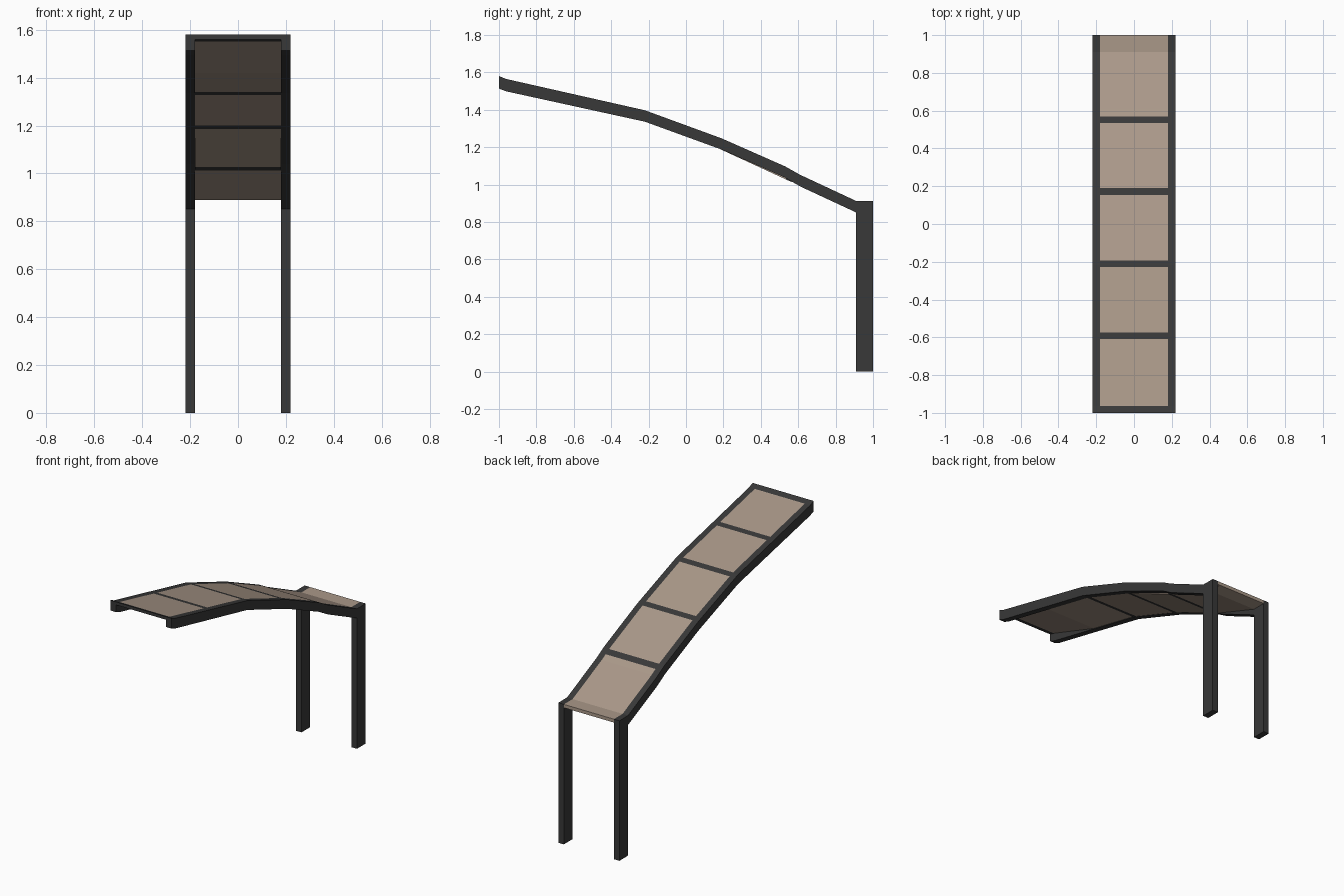
import bpy
import bmesh

default = bpy.data.objects.get("Cube")
if default:
    bpy.data.objects.remove(default, do_unlink=True)


def material(name, rgb):
    mat = bpy.data.materials.new(name)
    mat.use_nodes = True
    colour = (*rgb, 1.0)
    mat.diffuse_color = colour
    mat.node_tree.nodes["Principled BSDF"].inputs["Base Color"].default_value = colour
    return mat


dark = material("dark_grey_frame", (0.04, 0.04, 0.04))
tan = material("tan_panel", (0.40, 0.315, 0.25))

# Side curves as (y, z): top of the canopy, underside of beams and of panels
TOP = [(-1, 1.58), (-0.96, 1.564), (-0.22, 1.397), (0.19, 1.247),
       (0.53, 1.097), (0.61, 1.052), (0.91, 0.912), (1, 0.912)]
BEAM_UNDER = [(-1, 1.513), (-0.96, 1.498), (-0.22, 1.336), (0.19, 1.187),
              (0.53, 1.037), (0.61, 0.99), (0.92, 0.846)]
PANEL_UNDER = [(-1, 1.56), (-0.96, 1.55), (-0.59, 1.42), (-0.22, 1.338),
               (0.17, 1.195), (0.55, 1.02), (0.91, 0.89), (1, 0.89)]


def height(curve, y):
    for (y0, z0), (y1, z1) in zip(curve, curve[1:]):
        if y <= y1:
            return z0 + (z1 - z0) * (y - y0) / (y1 - y0)
    return curve[-1][1]


def section(curve, start, end):
    inner = [p for p in curve if start < p[0] < end]
    return [(start, height(curve, start)), *inner, (end, height(curve, end))]


def prism(name, outline, x0, x1, mat, under=None):
    """Extrude a side outline across x; optionally recolour its underside."""
    bm = bmesh.new()
    base = bm.faces.new([bm.verts.new((x0, y, z)) for y, z in outline])
    result = bmesh.ops.extrude_face_region(bm, geom=[base])
    moved = [v for v in result["geom"] if isinstance(v, bmesh.types.BMVert)]
    bmesh.ops.translate(bm, verts=moved, vec=(x1 - x0, 0, 0))
    bmesh.ops.recalc_face_normals(bm, faces=bm.faces)
    bm.normal_update()
    mesh = bpy.data.meshes.new(name)
    mesh.materials.append(mat)
    if under:
        mesh.materials.append(under)
        for face in bm.faces:
            face.material_index = int(face.normal.z < -0.5)
    bm.to_mesh(mesh)
    bm.free()
    obj = bpy.data.objects.new(name, mesh)
    bpy.context.collection.objects.link(obj)
    return obj


def slab(name, start, end, mat, under=None):
    outline = section(TOP, start, end) + section(PANEL_UNDER, start, end)[::-1]
    prism(name, outline, -INNER, INNER, mat, under)


INNER, OUTER = 0.18, 0.22
POST_FRONT = 0.91

# Posts and bent side beams
for side, x0, x1 in (("left", INNER, OUTER), ("right", -OUTER, -INNER)):
    beam = section(TOP, -1, POST_FRONT) + section(BEAM_UNDER, -1, POST_FRONT)[::-1]
    prism(f"{side}_beam", beam, x0, x1, dark)
    post = [(POST_FRONT, 0), (1, 0), (1, 0.912), (POST_FRONT, 0.912)]
    prism(f"{side}_post", post, x0, x1, dark)

# Roof panels separated by cross bars, from front to back
BAR = 0.036
bars = [-1 + BAR / 2, -0.592, -0.21, 0.172, 0.552]
for i, y in enumerate(bars):
    slab(f"cross_bar_{i + 1}", y - BAR / 2, y + BAR / 2, dark, tan if i == 1 else None)
    end = bars[i + 1] - BAR / 2 if i + 1 < len(bars) else 1
    slab(f"roof_panel_{i + 1}", y + BAR / 2, end, tan)
